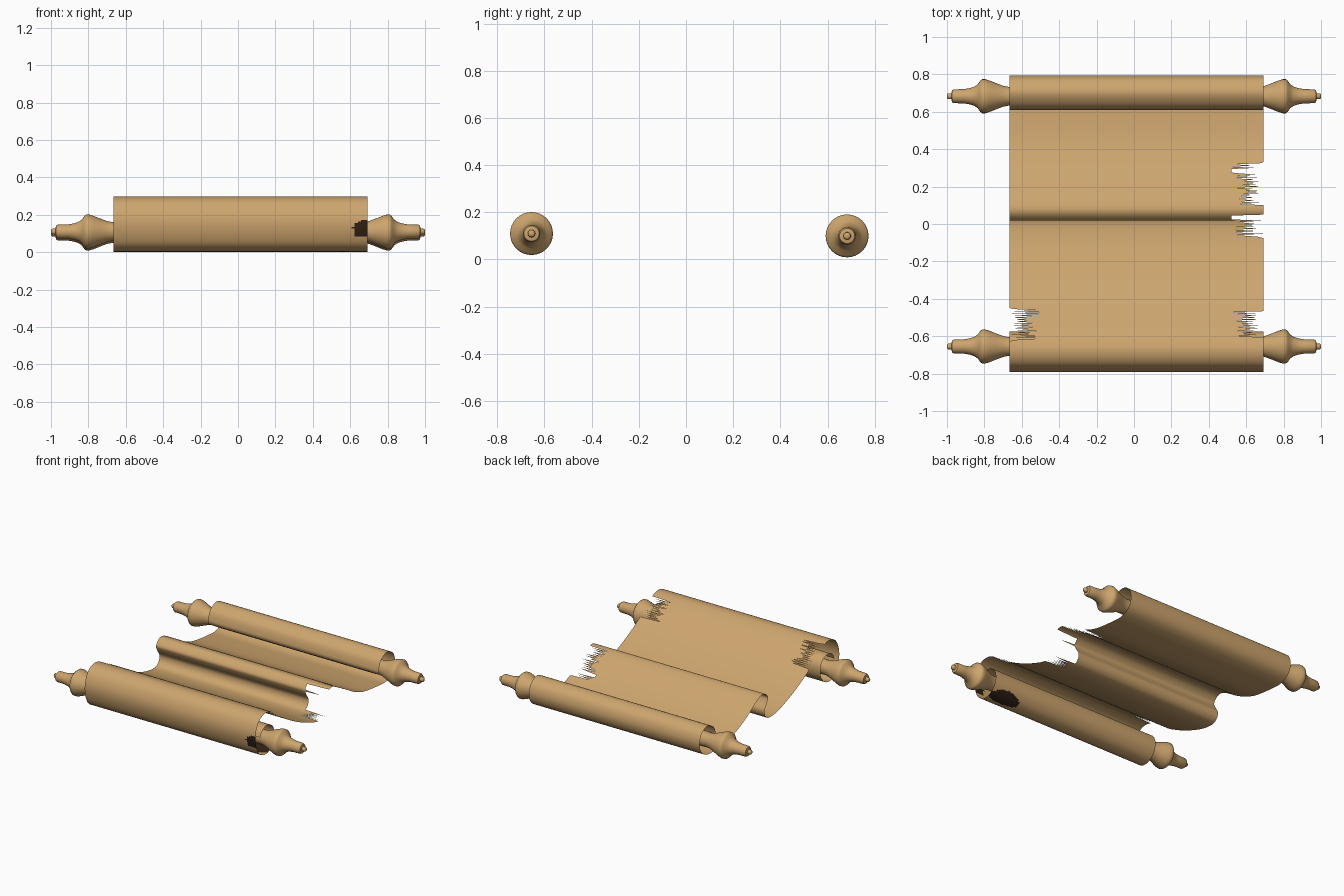
import bpy, bmesh, math, random
from mathutils import Vector

if "Cube" in bpy.data.objects:
    bpy.data.objects.remove(bpy.data.objects["Cube"])

random.seed(4)


def material(name, rgb):
    m = bpy.data.materials.new(name)
    m.diffuse_color = (*rgb, 1)
    m.use_nodes = True
    m.node_tree.nodes["Principled BSDF"].inputs["Base Color"].default_value = m.diffuse_color
    return m


tan = material("parchment_tan", (0.61, 0.375, 0.155))
stain = material("burnt_brown", (0.03, 0.014, 0.007))


def finish(bm, name, mats, angle):
    me = bpy.data.meshes.new(name)
    bm.to_mesh(me)
    bm.free()
    ob = bpy.data.objects.new(name, me)
    bpy.context.collection.objects.link(ob)
    for m in mats:
        me.materials.append(m)
    bpy.ops.object.select_all(action='DESELECT')
    ob.select_set(True)
    bpy.context.view_layer.objects.active = ob
    bpy.ops.object.shade_smooth_by_angle(angle=math.radians(angle))
    return ob


# Turned rod with a shaped handle at both ends, revolved around x
HALF = [(0.62, 0.052), (0.67, 0.05), (0.70, 0.056), (0.74, 0.071), (0.775, 0.085),
        (0.795, 0.091), (0.812, 0.091), (0.822, 0.083), (0.835, 0.064), (0.855, 0.051),
        (0.88, 0.043), (0.91, 0.038), (0.963, 0.037), (0.973, 0.032), (0.976, 0.016),
        (0.995, 0.015), (1.0, 0.009)]


def roller(name, y, z, sides=32):
    prof = [(-x, r) for x, r in reversed(HALF)] + HALF
    bm = bmesh.new()
    rings = []
    for x, r in prof:
        rings.append([bm.verts.new((x, y + r * math.cos(2 * math.pi * i / sides),
                                    z + r * math.sin(2 * math.pi * i / sides)))
                      for i in range(sides)])
    for a, b in zip(rings, rings[1:]):
        for i in range(sides):
            j = (i + 1) % sides
            bm.faces.new((a[i], a[j], b[j], b[i]))
    bm.faces.new(rings[0])
    bm.faces.new(rings[-1])
    bmesh.ops.recalc_face_normals(bm, faces=bm.faces)
    return finish(bm, name, [tan], 50)


roller("front_roller", -0.655, 0.11)
roller("back_roller", 0.683, 0.10)

# Side profile (y, z) of the sheet, from the inner front curl to the back curl
PATH = [(-.735, .145), (-.713, .185), (-.66, .205), (-.605, .185), (-.577, .135),
        (-.583, .07), (-.625, .018), (-.69, .003), (-.755, .04), (-.787, .12),
        (-.785, .2), (-.745, .272), (-.67, .298), (-.58, .267), (-.5, .21), (-.43, .16),
        (-.33, .105), (-.23, .06), (-.1, .015), (0, .003), (.045, .025), (.058, .07),
        (.03, .12), (.02, .155), (.05, .19), (.09, .197), (.15, .172), (.25, .108),
        (.35, .058), (.45, .025), (.6, .006), (.7, .004), (.77, .04), (.795, .11),
        (.77, .18), (.703, .21), (.635, .175), (.61, .11), (.618, .08)]


def smooth_path(pts, step):
    p = [Vector(q) for q in pts]
    p = [2 * p[0] - p[1]] + p + [2 * p[-1] - p[-2]]
    out = []
    for a, b, c, d in zip(p, p[1:], p[2:], p[3:]):
        n = max(2, round((c - b).length / step))
        for i in range(n):
            t = i / n
            out.append(0.5 * (2 * b + (c - a) * t + (2 * a - 5 * b + 4 * c - d) * t * t
                              + (3 * b - a - 3 * c + d) * t ** 3))
    out.append(p[-2])
    return [(q.x, max(0.0, q.y)) for q in out]


def upper(y, z):
    # the ramp above the front curl, not the curl itself
    return z > (0.22 if y < -0.53 else 0.15)


def torn_right(y, z):
    crest = z > 0.17 and 0.05 < y < 0.105
    return (-0.07 < y < 0.33 and not crest) or (-0.60 < y < -0.47 and upper(y, z))


def torn_left(y, z):
    return -0.625 < y < -0.45 and upper(y, z)


def tooth(i):
    return random.uniform(0.11, 0.165) if i % 2 else random.uniform(0.0, 0.07)


# Sheet with ragged tears along the edges
bm = bmesh.new()
rows = []
for i, (y, z) in enumerate(smooth_path(PATH, 0.007)):
    xl, xr = -0.665, 0.692
    if torn_right(y, z):
        bare = 0.02 < y < 0.06 or 0.27 < y < 0.30
        xr = 0.52 if bare else 0.525 + tooth(i)
    if torn_left(y, z):
        xl = -0.50 - tooth(i)
    xs = [xl, -0.45, 0.0, 0.42] + [0.42 + (xr - 0.42) * k / 16 for k in range(1, 17)]
    rows.append([bm.verts.new((x, y, z)) for x in xs])
for a, b in zip(rows, rows[1:]):
    for k in range(len(a) - 1):
        f = bm.faces.new((a[k], b[k], b[k + 1], a[k + 1]))
        c = f.calc_center_median()
        # burnt patches on the right end of the front curl
        wob = random.uniform(-0.008, 0.008)
        front = (c.y < -0.765 and 0.085 < c.z < 0.175
                 and c.x > 0.62 + 1.5 * max(0, c.z - 0.145) + wob)
        d = ((c.x - 0.57) / 0.125) ** 2 + ((c.y + 0.635) / 0.045) ** 2
        under = c.z < 0.06 and d < 1 + 10 * wob
        if front or under:
            f.material_index = 1
finish(bm, "parchment_sheet", [tan, stain], 60)
